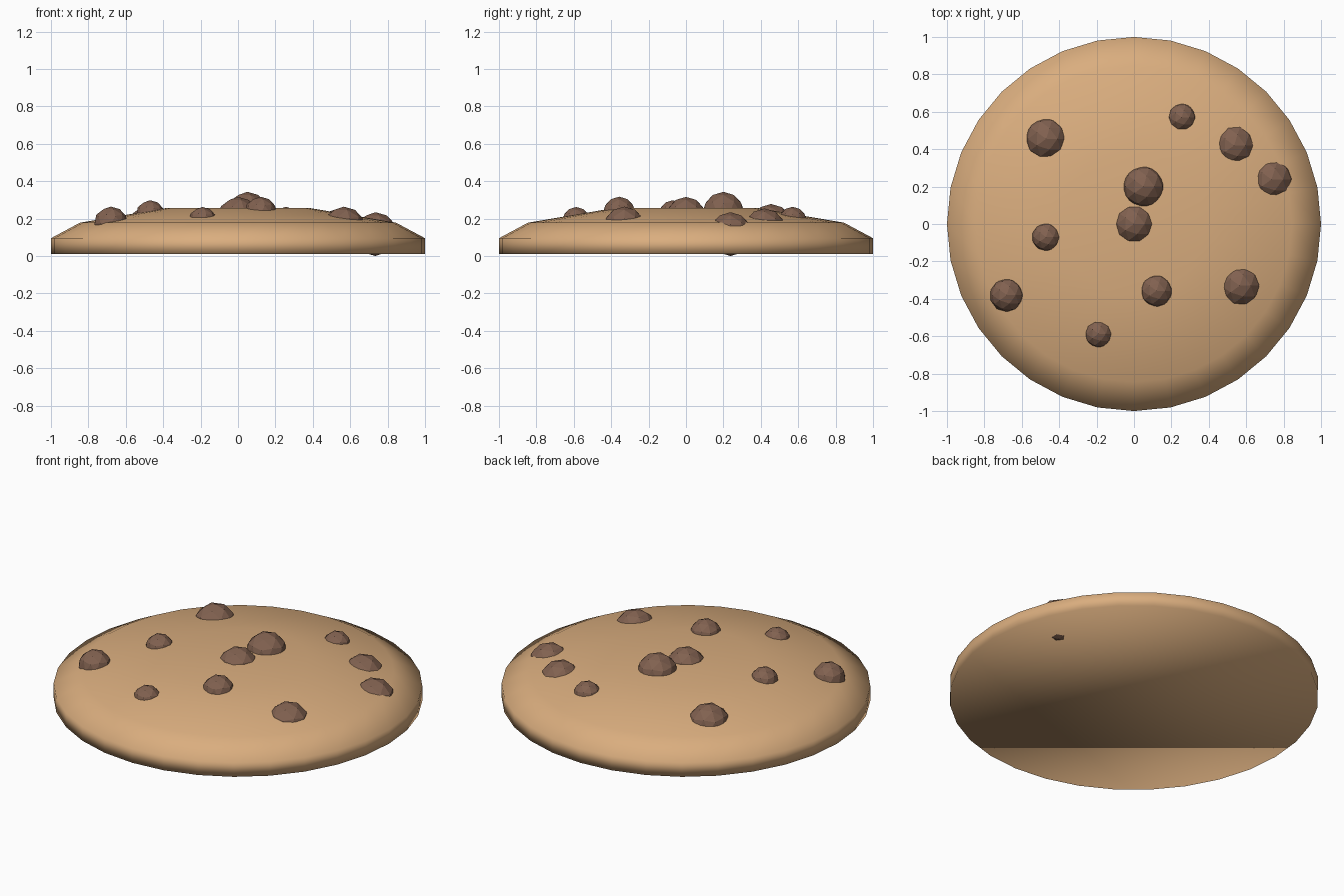
import bpy, bmesh, math
from mathutils import Matrix

if "Cube" in bpy.data.objects:
    bpy.data.objects.remove(bpy.data.objects["Cube"])


def material(name, color):
    m = bpy.data.materials.new(name)
    m.diffuse_color = color
    return m


def add_object(name, bm, mat, smooth):
    bmesh.ops.recalc_face_normals(bm, faces=bm.faces)
    mesh = bpy.data.meshes.new(name)
    bm.to_mesh(mesh)
    bm.free()
    for p in mesh.polygons:
        p.use_smooth = smooth
    mesh.materials.append(mat)
    ob = bpy.data.objects.new(name, mesh)
    bpy.context.collection.objects.link(ob)
    return ob


dough = material("dough", (0.72, 0.43, 0.20, 1))
chocolate = material("chocolate", (0.10, 0.05, 0.03, 1))
dough.diffuse_color = (0.70, 0.42, 0.21, 1)
chocolate.diffuse_color = (0.22, 0.12, 0.08, 1)

# Cookie body: 32-sided rounded disc with a gently domed top
SIDES = 32
profile = [(1.0, 0.01), (1.0, 0.095), (0.845, 0.178), (0.38, 0.257)]
bm = bmesh.new()
rings = []
for r, z in profile:
    rings.append([bm.verts.new((r * math.cos(math.tau * i / SIDES),
                                r * math.sin(math.tau * i / SIDES), z))
                  for i in range(SIDES)])
for a, b in zip(rings, rings[1:]):
    for i in range(SIDES):
        j = (i + 1) % SIDES
        bm.faces.new((a[i], a[j], b[j], b[i]))
bm.faces.new(rings[0][::-1])
bm.faces.new(rings[-1])
add_object("cookie", bm, dough, True)

# Chocolate chips: faceted balls sunk in the dough (x, y, radius, top height)
chips = [
    (0.05, 0.20, 0.113, 0.343),
    (0.00, 0.00, 0.108, 0.316),
    (-0.47, 0.455, 0.115, 0.278),
    (-0.47, -0.07, 0.077, 0.298),
    (0.255, 0.57, 0.077, 0.263),
    (0.535, 0.42, 0.115, 0.254),
    (0.735, 0.238, 0.117, 0.234),
    (0.565, -0.33, 0.115, 0.264),
    (0.12, -0.357, 0.088, 0.317),
    (-0.19, -0.587, 0.076, 0.262),
    (-0.68, -0.38, 0.091, 0.264),
]
for n, (x, y, r, top) in enumerate(chips, 1):
    bm = bmesh.new()
    bmesh.ops.create_icosphere(bm, subdivisions=2, radius=r,
                               matrix=Matrix.Translation((x, y, top - r)))
    add_object(f"chocolate_chip_{n}", bm, chocolate, False)

for m in bpy.data.materials:
    if m.users and not m.is_grease_pencil:
        m.use_nodes = True
        m.node_tree.nodes["Principled BSDF"].inputs["Base Color"].default_value = m.diffuse_color
